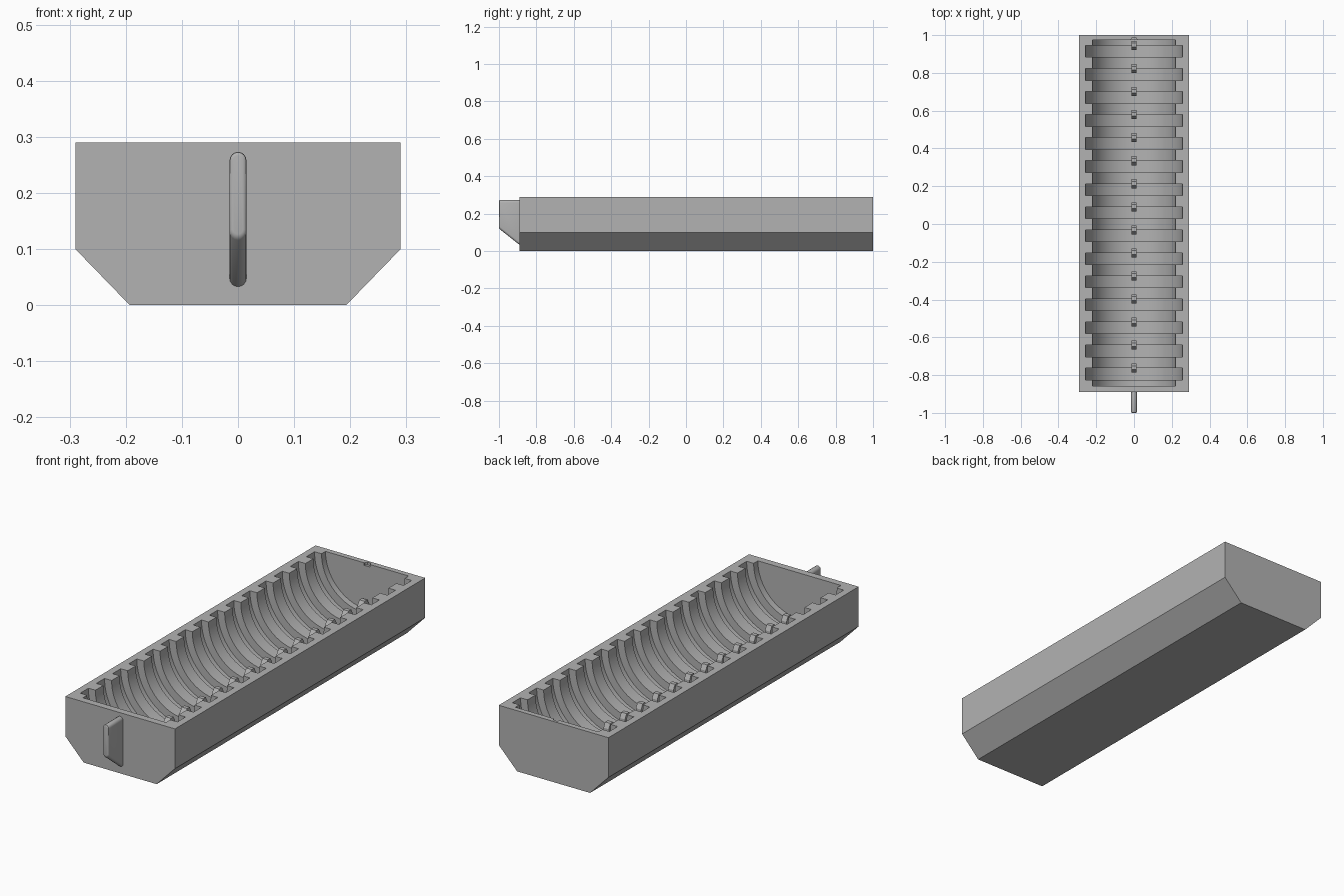
import bpy, bmesh, math

if "Cube" in bpy.data.objects:
    bpy.data.objects.remove(bpy.data.objects["Cube"])

TOP, HALF_W, FRONT, BACK = 0.29, 0.29, -0.89, 1.0
PITCH, COUNT = 0.122, 15
FIRST = -0.825                     # front edge of the first groove
GROOVE = 0.062                     # groove width
R_RIDGE, R_GROOVE = 0.22, 0.257

grey = bpy.data.materials.new("plain grey")
grey.diffuse_color = (0.45, 0.45, 0.45, 1)
grey.use_nodes = True
grey.node_tree.nodes["Principled BSDF"].inputs["Base Color"].default_value = grey.diffuse_color


def make_object(name, bm):
    bmesh.ops.recalc_face_normals(bm, faces=bm.faces)
    mesh = bpy.data.meshes.new(name)
    bm.to_mesh(mesh)
    bm.free()
    ob = bpy.data.objects.new(name, mesh)
    bpy.context.collection.objects.link(ob)
    mesh.materials.append(grey)
    return ob


def prism(name, points, offset):
    """Closed outline extruded by an offset vector."""
    bm = bmesh.new()
    face = bm.faces.new([bm.verts.new(p) for p in points])
    ext = bmesh.ops.extrude_face_region(bm, geom=[face])
    verts = [v for v in ext["geom"] if isinstance(v, bmesh.types.BMVert)]
    bmesh.ops.translate(bm, verts=verts, vec=offset)
    return make_object(name, bm)


def lathe(name, profile, segments=72):
    """Closed solid turned around the tray's long axis; profile is (y, radius)."""
    bm = bmesh.new()
    rings = []
    for y, r in profile:
        angles = [2 * math.pi * (i + 0.5) / segments for i in range(segments)]
        rings.append([bm.verts.new((r * math.cos(a), y, TOP + r * math.sin(a))) for a in angles])
    for a, b in zip(rings, rings[1:]):
        for i in range(segments):
            j = (i + 1) % segments
            bm.faces.new((a[i], a[j], b[j], b[i]))
    bm.faces.new(rings[0])
    bm.faces.new(rings[-1])
    return make_object(name, bm)


def cut(target, cutter):
    cutter.hide_render = True
    mod = target.modifiers.new("cut", "BOOLEAN")
    mod.operation, mod.solver, mod.object = "DIFFERENCE", "EXACT", cutter
    bpy.context.view_layer.objects.active = target
    bpy.ops.object.modifier_apply(modifier=mod.name)
    bpy.data.objects.remove(cutter, do_unlink=True)


def smooth(ob):
    bpy.ops.object.select_all(action="DESELECT")
    ob.select_set(True)
    bpy.context.view_layer.objects.active = ob
    bpy.ops.object.shade_smooth_by_angle(angle=math.radians(30))


# Tray block with chamfered lower edges
outline = [(-0.193, 0), (0.193, 0), (HALF_W, 0.1), (HALF_W, TOP), (-HALF_W, TOP), (-HALF_W, 0.1)]
tray = prism("tray", [(x, FRONT, z) for x, z in outline], (0, BACK - FRONT, 0))

# Half-round trough with a row of wider grooves
profile = [(-0.857, R_RIDGE)]
for i in range(COUNT):
    y = FIRST + i * PITCH
    profile += [(y, R_RIDGE), (y, R_GROOVE), (y + GROOVE, R_GROOVE), (y + GROOVE, R_RIDGE)]
profile.append((0.975, R_RIDGE))
cut(tray, lathe("trough_cutter", profile))

# Small notch in the inner rim of the back wall
notch = [(-0.015, 0.96), (0.015, 0.96), (0.015, 0.98), (0.008, 0.988), (-0.008, 0.988), (-0.015, 0.98)]
cut(tray, prism("notch_cutter", [(x, y, 0.278) for x, y in notch], (0, 0, 0.05)))
smooth(tray)

# Retaining nubs along the trough floor, one at the back edge of each groove
nub = [(-0.024, 0.02), (0.024, 0.02), (0.024, 0.105), (0.012, 0.128), (-0.008, 0.128), (-0.024, 0.105)]
for i in range(COUNT):
    y0 = FIRST + i * PITCH + GROOVE
    prism("nub", [(-0.014, y0 + y, z) for y, z in nub], (0.028, 0, 0))

# Joining tab on the front: upright rounded bar with a sloping underside
R, Z_LOW, Z_HIGH = 0.015, 0.04, 0.258
bar = []
for k in range(9):
    a = math.pi * k / 8
    bar.append((R * math.cos(a), Z_HIGH + R * math.sin(a)))
for k in range(9):
    a = math.pi + math.pi * k / 8
    bar.append((R * math.cos(a), Z_LOW + R * math.sin(a)))
tab = prism("joining_tab", [(x, -0.88, z) for x, z in bar], (0, -0.12, 0))
for v in tab.data.vertices:
    if v.co.y < -0.95 and v.co.z < 0.1:
        v.co.z += 0.095            # raise the lower front end to form the slope
bevel = tab.modifiers.new("round_front", "BEVEL")
bevel.width, bevel.segments = 0.006, 3
bevel.limit_method, bevel.angle_limit = "ANGLE", math.radians(40)
bpy.context.view_layer.objects.active = tab
bpy.ops.object.modifier_apply(modifier=bevel.name)
smooth(tab)
